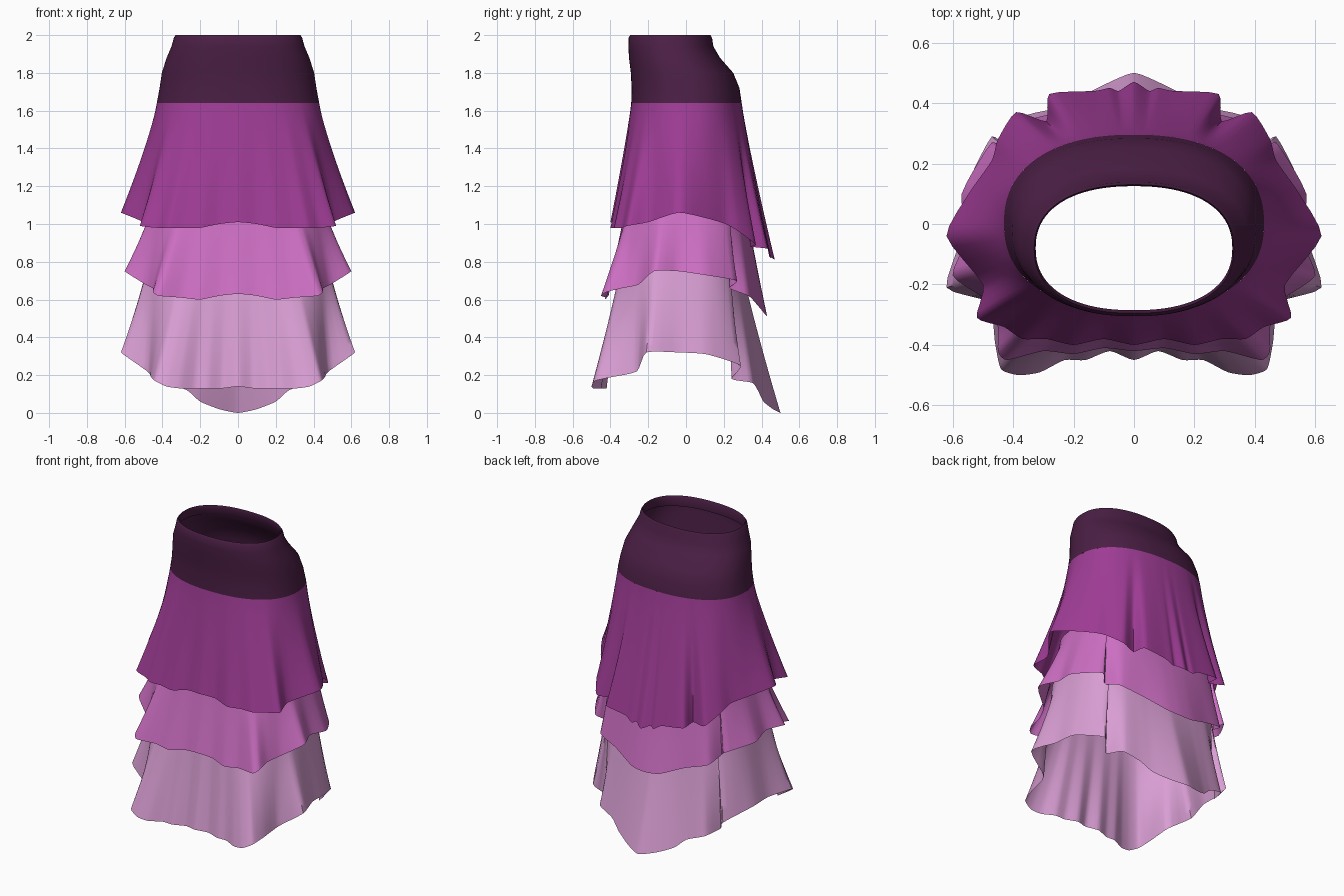
import bpy, bmesh, math
from mathutils import Vector

if "Cube" in bpy.data.objects:
    bpy.data.objects.remove(bpy.data.objects["Cube"])


def material(name, rgb):
    m = bpy.data.materials.new(name)
    m.use_nodes = True
    m.diffuse_color = (*rgb, 1)
    bsdf = m.node_tree.nodes["Principled BSDF"]
    bsdf.inputs["Base Color"].default_value = (*rgb, 1)
    bsdf.inputs["Roughness"].default_value = 0.8
    return m


def loft(name, rings, mat):
    """Skin a stack of closed rings with quads and shade it smooth."""
    bm = bmesh.new()
    rows = [[bm.verts.new(p) for p in ring] for ring in rings]
    n = len(rows[0])
    for upper, lower in zip(rows, rows[1:]):
        for i in range(n):
            j = (i + 1) % n
            bm.faces.new((upper[i], lower[i], lower[j], upper[j]))
    me = bpy.data.meshes.new(name)
    bm.to_mesh(me)
    bm.free()
    me.materials.append(mat)
    ob = bpy.data.objects.new(name, me)
    bpy.context.collection.objects.link(ob)
    bpy.ops.object.select_all(action="DESELECT")
    bpy.context.view_layer.objects.active = ob
    ob.select_set(True)
    bpy.ops.object.shade_smooth_by_angle(angle=math.radians(60))
    return ob


def body_point(ring, direction, power=2.3):
    """Point on a rounded oval (z, half width, front y, back y) in a direction."""
    z, rx, front, back = ring
    cy, ry = (front + back) / 2, (back - front) / 2
    dx, dy = direction
    r = (abs(dx) ** power + abs(dy) ** power) ** (1 / power)
    return Vector((dx / r * rx, cy + dy / r * ry, z))


def hem_loop(points, steps=4, tension=0.3):
    """Closed cardinal curve through the points, tight enough to keep corners."""
    n, out = len(points), []
    for i in range(n):
        a, b, c, d = (points[(i + k) % n] for k in (-1, 0, 1, 2))
        m0, m1 = tension * (c - a), tension * (d - b)
        for s in range(steps):
            t = s / steps
            out.append(b + t * (m0 + t * (3 * (c - b) - 2 * m0 - m1
                       + t * (2 * (b - c) + m0 + m1))))
    return out


def averaged(loop, reach=6):
    """The loop with its small folds ironed out."""
    n = len(loop)
    return [sum((loop[(i + k) % n] for k in range(-reach, reach + 1)), Vector())
            / (2 * reach + 1) for i in range(n)]


def tier(name, top, half_hem, mat, power=2.3, rows=16):
    """Ruffle hanging from an oval; hem runs front to back in hundredths."""
    half = [Vector(p) / 100 for p in half_hem]
    mirrored = [Vector((-p.x, p.y, p.z)) for p in reversed(half[1:-1])]
    hem = hem_loop(half + mirrored)
    z, rx, front, back = top
    cy, ry = (front + back) / 2, (back - front) / 2
    start = [body_point(top, (p.x / rx, (p.y - cy) / ry), power) for p in hem]
    rings = []
    for r in range(rows + 1):
        t = r / rows
        ring = []
        # The general flare opens early, the folds deepen towards the hem
        for a, b, flat in zip(start, hem, averaged(hem)):
            p = a.lerp(flat, t ** 1.1) + (b - flat) * t ** 1.4
            p.z = a.z + (b.z - a.z) * t
            ring.append(p)
        rings.append(ring)
    return loft(name, rings, mat)


band_mat = material("dark plum", (0.07, 0.0135, 0.059))
upper_mat = material("deep magenta", (0.345, 0.045, 0.3))
middle_mat = material("orchid", (0.61, 0.158, 0.545))
lower_mat = material("pale lilac", (0.7, 0.345, 0.66))

# Waistband, from the folded inner lip over the rim and down the hips
seam = (1.64, 0.43, -0.29, 0.295)
band_rings = [
    (1.93, 0.345, -0.29, 0.15),
    (1.98, 0.325, -0.285, 0.125),
    (2.0, 0.33, -0.295, 0.13),
    (1.985, 0.34, -0.305, 0.138),
    (1.94, 0.352, -0.305, 0.145),
    (1.88, 0.378, -0.302, 0.18),
    (1.8, 0.403, -0.292, 0.25),
    (1.72, 0.415, -0.288, 0.283),
    seam,
]
angles = [math.tau * i / 96 for i in range(96)]
loft("waistband",
     [[body_point(r, (math.cos(a), math.sin(a))) for a in angles] for r in band_rings],
     band_mat)

# Three ruffled tiers, each hanging from inside the one above
tier("upper_tier", seam, [
    (0, -40, 101), (10, -38, 100), (20, -40, 98), (29, -38, 98), (37, -38, 98),
    (43, -34, 98), (52, -31, 99), (50, -20, 101), (62, -4, 106), (54, 11, 103),
    (47, 21, 100), (45, 28, 96), (39, 37, 89), (29, 34, 88), (28, 43, 87),
    (13, 44, 85), (8, 45, 82), (5, 44, 83), (0, 47, 81)], upper_mat)

tier("middle_tier", (1.15, 0.44, -0.31, 0.31), [
    (0, -42, 63), (10, -41, 62), (20, -43, 60), (30, -42, 61), (42, -45, 62),
    (45, -42, 64), (45, -34, 66), (49, -25, 68), (60, -17, 75), (55, -4, 75),
    (57, 10, 73), (47, 27, 70), (42, 23, 66), (39, 33, 62), (25, 37, 58),
    (10, 42, 52), (0, 43, 51)], middle_mat, power=3.2)

tier("lower_tier", (0.85, 0.47, -0.34, 0.28), [
    (0, -45, 14), (8, -42, 13), (16, -45, 13), (23, -45, 13), (31, -49, 13),
    (38, -50, 14), (44, -48, 17), (46, -39, 19), (48, -26, 22), (62, -21, 32),
    (57, -4, 32), (56, 11, 31), (47, 29, 25), (42, 24, 18), (38, 35, 16),
    (27, 38, 12), (20, 41, 6), (10, 46, 2), (0, 50, 0)], lower_mat, power=3.5)
